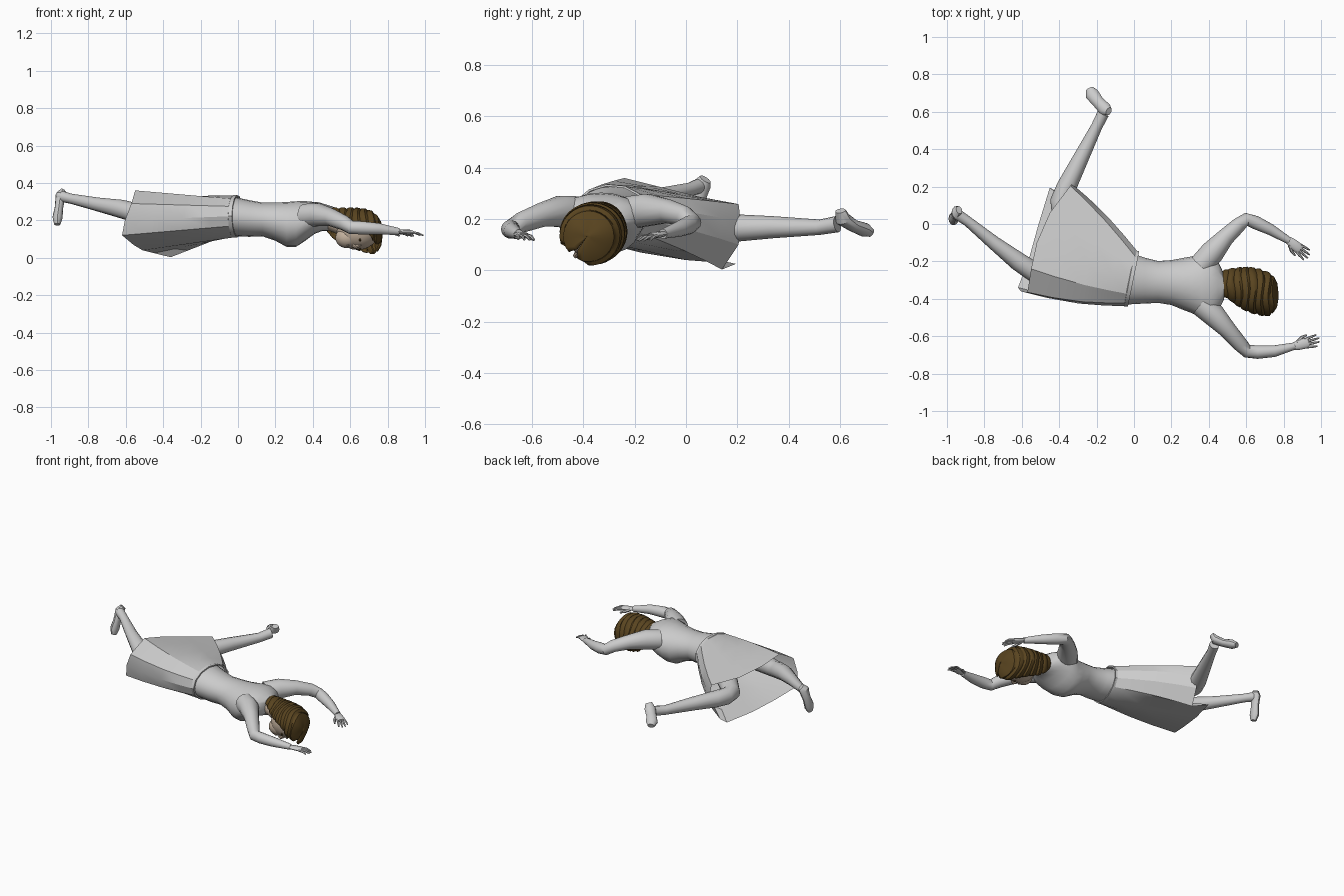
import bpy, bmesh, math
from mathutils import Vector as V

if "Cube" in bpy.data.objects:
    bpy.data.objects.remove(bpy.data.objects["Cube"])


def material(name, col):
    m = bpy.data.materials.new(name)
    m.diffuse_color = (*col, 1)
    m.use_nodes = True
    m.node_tree.nodes["Principled BSDF"].inputs["Base Color"].default_value = m.diffuse_color
    return m


HAIR = material("brown", (0.10, 0.058, 0.014))
SKIN = material("tan", (0.55, 0.44, 0.34))


def loft(name, rings, caps=True, mat=None, angle=35, closed=True):
    """Skin a list of equal-length point rings."""
    bm = bmesh.new()
    vr = [[bm.verts.new(p) for p in r] for r in rings]
    n = len(vr[0])
    for a, b in zip(vr, vr[1:]):
        for i in range(n if closed else n - 1):
            j = (i + 1) % n
            bm.faces.new((a[i], a[j], b[j], b[i]))
    if caps:
        bm.faces.new(vr[0][::-1])
        bm.faces.new(vr[-1])
    bmesh.ops.recalc_face_normals(bm, faces=bm.faces)
    me = bpy.data.meshes.new(name)
    bm.to_mesh(me)
    bm.free()
    ob = bpy.data.objects.new(name, me)
    bpy.context.collection.objects.link(ob)
    if mat:
        me.materials.append(mat)
    bpy.context.view_layer.objects.active = ob
    ob.select_set(True)
    bpy.ops.object.shade_smooth_by_angle(angle=math.radians(angle))
    ob.select_set(False)
    return ob


def ellipse(x, yc, zc, ry, rz, n=20):
    return [V((x, yc - ry * math.cos(t), zc + rz * math.sin(t)))
            for t in (2 * math.pi * i / n for i in range(n))]


def tube(name, path, n=12, mat=None, flat=1.0, ref=(0, 0, 1)):
    """Tapered limb along (x, y, z, radius) points; flat squashes it along ref."""
    pts = [V(p[:3]) for p in path]
    rings = []
    for i, p in enumerate(pts):
        d = (pts[min(i + 1, len(pts) - 1)] - pts[max(i - 1, 0)]).normalized()
        s = d.cross(V(ref)).normalized()
        u = s.cross(d)
        r = path[i][3]
        rings.append([p + s * r * math.cos(t) + u * r * flat * math.sin(t)
                      for t in (2 * math.pi * k / n for k in range(n))])
    return loft(name, rings, mat=mat)


def ball(name, c, s, mat=None):
    bpy.ops.mesh.primitive_uv_sphere_add(segments=20, ring_count=12, location=c)
    ob = bpy.context.object
    ob.name, ob.scale = name, s
    if mat:
        ob.data.materials.append(mat)
    bpy.ops.object.shade_smooth()
    ob.select_set(False)
    return ob


# Torso and neck
torso = [(-.03, -.29, .222, .14, .105), (.06, -.303, .21, .122, .098), (.13, -.31, .205, .112, .09),
         (.20, -.313, .193, .12, .102), (.26, -.32, .178, .138, .12), (.31, -.325, .18, .152, .122),
         (.36, -.33, .197, .17, .106), (.41, -.335, .213, .172, .085), (.45, -.335, .213, .135, .07),
         (.48, -.335, .205, .07, .062)]
loft("torso", [ellipse(*r) for r in torso])
tube("neck", [(.43, -.335, .205, .06), (.5, -.34, .195, .052), (.58, -.35, .165, .055)], mat=SKIN)

# Skirt: open shell from a tilted waist to the draped hem
hem = [(-.605, -.36, .20), (-.57, -.365, .29), (-.55, -.24, .36), (-.52, -.10, .325), (-.45, .06, .285),
       (-.34, .205, .258), (-.33, .213, .19), (-.34, .205, .10), (-.36, .14, .003), (-.45, .195, .025),
       (-.51, 0, .04), (-.56, -.18, .07), (-.62, -.34, .12)]


def waist(k=1.0, shift=0.0):
    c, side = V((-.012 + shift, -.29 - .2 * shift, .222)), V((.2, .98, 0))
    out = []
    for i in range(len(hem)):
        t = 2 * math.pi * i / len(hem)
        out.append(c - side * .152 * k * math.cos(t) + V((0, 0, .113 * k * math.sin(t))))
    return out


def skirt_ring(f):
    ring = []
    for i, (w, h) in enumerate(zip(waist(), hem)):
        bulge = math.sin(math.pi * f) * V((0, -math.cos(2 * math.pi * i / len(hem)), 0)) * .022
        ring.append(w.lerp(V(h), f) + bulge)
    return ring


loft("skirt", [skirt_ring(f) for f in (0, .2, .45, .75, 1)], caps=False, angle=25)
loft("waistband", [waist(.94, .01), waist(1.01, .01), waist(1.02, -.01), waist(.97, -.015)], caps=False)

# Legs and feet
tube("right_leg", [(-.08, -.355, .22, .07), (-.3, -.34, .22, .068), (-.47, -.30, .215, .054),
                   (-.53, -.26, .235, .053), (-.62, -.20, .26, .05), (-.75, -.10, .285, .037),
                   (-.89, .015, .315, .027), (-.95, .055, .33, .03)])
tube("left_leg", [(-.1, -.21, .21, .07), (-.28, -.05, .185, .066), (-.39, .06, .165, .056),
                  (-.395, .12, .165, .054), (-.36, .2, .165, .053), (-.29, .34, .168, .043),
                  (-.2, .52, .168, .03), (-.165, .59, .18, .032)])
tube("right_foot", [(-.935, .075, .355, .024), (-.948, .062, .335, .036), (-.957, .043, .27, .03),
                    (-.965, .028, .215, .036), (-.966, .018, .178, .022)], ref=(1, 0, 0), flat=.75)
tube("left_foot", [(-.135, .602, .232, .022), (-.153, .612, .2, .036), (-.19, .65, .175, .032),
                   (-.225, .695, .158, .037), (-.238, .722, .146, .022)], flat=.75)

# Arms
arms = {
    "left": [(.36, -.22, .225, .065), (.42, -.15, .235, .064), (.49, -.07, .23, .047), (.56, -.005, .21, .04),
             (.6, .025, .185, .035), (.65, .008, .175, .036), (.73, -.03, .16, .03), (.83, -.09, .142, .019)],
    "right": [(.36, -.43, .225, .065), (.43, -.49, .23, .062), (.50, -.565, .215, .047), (.57, -.645, .185, .04),
              (.605, -.68, .162, .036), (.66, -.685, .16, .036), (.75, -.68, .155, .031), (.86, -.652, .14, .019)]}
hands = {"left": (V((.83, -.09, .142)), V((.77, -.62, -.12)), 1),
         "right": (V((.86, -.652, .14)), V((.97, .24, -.08)), -1)}


def hand(side, wrist, d, inner):
    d = d.normalized()
    s = V((0, 0, 1)).cross(d).normalized() * -inner      # towards the thumb

    def at(a, b, dz, r):
        return (*(wrist + d * a + s * b + V((0, 0, dz))), r)
    tube(side + "_palm", [at(-.01, 0, 0, .019), at(.02, 0, 0, .026), at(.06, 0, .002, .028),
                          at(.075, 0, 0, .024)], flat=.45)
    for k, length in enumerate((.055, .067, .063, .046)):
        b = .021 - .014 * k
        tube(f"{side}_finger_{k + 1}", [at(.06, b, .001, .0075), at(.065 + length * .6, b * 1.25, 0, .0068),
                                        at(.07 + length, b * 1.45, -.01, .004)], n=6)
    tube(side + "_thumb", [at(.015, .015, 0, .011), at(.045, .035, -.008, .009), at(.075, .042, -.015, .005)], n=6)


for side, path in arms.items():
    tube(side + "_arm", path, n=14)
    hand(side, *hands[side])

# Head, turned down and towards the front
FACE = V((0, -.62, -.78)).normalized()
SIDE = FACE.cross(V((1, 0, 0)))
C = V((.64, -.362, .142))


def on_face(x, side, out):
    return C + V((x, 0, 0)) + SIDE * side + FACE * out


ball("skull", C, (.115, .1, .1), SKIN)
ball("jaw", on_face(-.055, 0, .045), (.065, .056, .056), SKIN)
tube("nose", [(*on_face(.015, 0, .09), .009), (*on_face(-.012, 0, .108), .011),
              (*on_face(-.024, 0, .098), .011)], n=8, mat=SKIN, ref=(0, 1, 0))
for s in (-1, 1):
    ball("eye", on_face(.012, .036 * s, .089), (.005, .012, .009), HAIR)
    ball("ear", on_face(-.01, .1 * s, .012), (.028, .013, .016), SKIN)
ball("lips", on_face(-.052, 0, .094), (.007, .014, .01), SKIN)

# Hair in overlapping wavy bands, open over the face: x, yc, zc, ry, rz, half opening
keys = [(.46, -.325, .205, .06, .05, 95), (.50, -.33, .175, .085, .086, 88), (.56, -.342, .155, .104, .106, 78),
        (.62, -.355, .148, .119, .113, 70), (.68, -.366, .142, .119, .114, 55), (.72, -.375, .135, .11, .109, 36),
        (.745, -.38, .132, .09, .09, 8), (.76, -.383, .132, .06, .06, 1), (.768, -.385, .132, .008, .008, 1)]


def key_at(x):
    for a, b in zip(keys, keys[1:]):
        if x <= b[0]:
            f = (x - a[0]) / (b[0] - a[0])
            return [p + (q - p) * f for p, q in zip(a, b)]
    return list(keys[-1])


rings, bands, mid = [], 8, math.atan2(FACE.z, FACE.y)
for b in range(bands):
    for f, k in ((0, .96), (.3, 1.02), (.75, 1.03), (.97, .98)):
        x, yc, zc, ry, rz, op = key_at(.46 + .308 * (b + f) / bands)
        ring, op = [], math.radians(op)
        for i in range(25):
            t = mid + op + (2 * math.pi - 2 * op) * i / 24
            wave = .006 * math.sin(3 * t + b) * min(1, ry / .1)
            ring.append(V((x + wave, yc + ry * k * math.cos(t), zc + rz * k * math.sin(t))))
        rings.append(ring)
rings.append([V((.768, -.385, .132 + i * 1e-5)) for i in range(25)])
hair = loft("hair", rings, caps=False, mat=HAIR, closed=False)
sol = hair.modifiers.new("thickness", "SOLIDIFY")
sol.thickness, sol.offset = .01, 0
